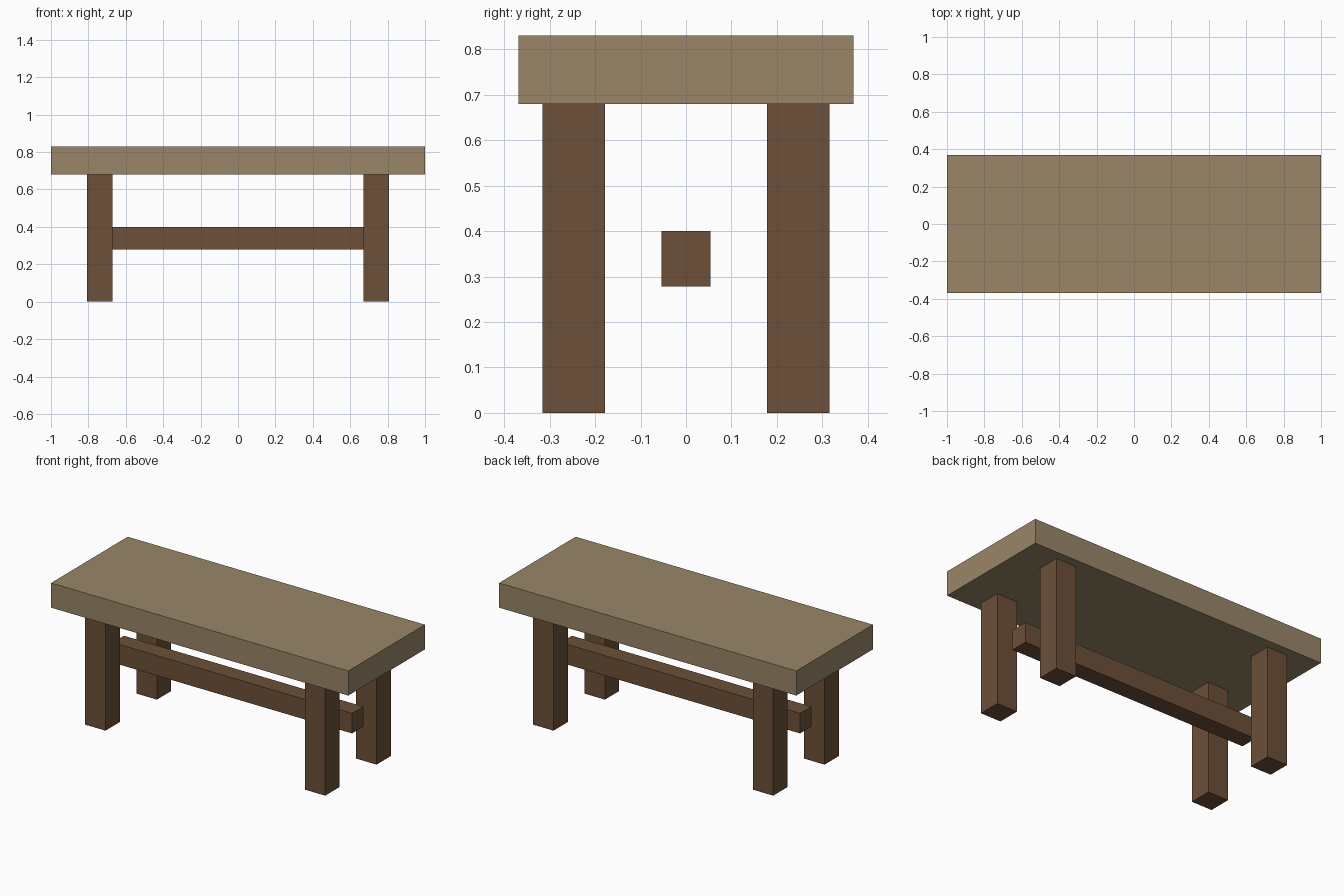
import bpy

if "Cube" in bpy.data.objects:
    bpy.data.objects.remove(bpy.data.objects["Cube"])


def material(name, color):
    mat = bpy.data.materials.new(name)
    mat.diffuse_color = color
    mat.use_nodes = True
    mat.node_tree.nodes["Principled BSDF"].inputs["Base Color"].default_value = mat.diffuse_color
    return mat


def box(name, center, size, mat):
    bpy.ops.mesh.primitive_cube_add(size=1, location=center)
    obj = bpy.context.object
    obj.name = name
    obj.scale = size
    bpy.ops.object.transform_apply(location=False, rotation=False, scale=True)
    obj.data.materials.append(mat)
    return obj


light_wood = material("light_wood", (0.32, 0.24, 0.14, 1))
dark_wood = material("dark_wood", (0.15, 0.08, 0.04, 1))

# Thick table top
box("table_top", (0, 0, 0.755), (2.0, 0.736, 0.15), light_wood)

# Four square legs
for x_name, sx in (("left", -1), ("right", 1)):
    for y_name, sy in (("front", -1), ("back", 1)):
        box(f"{y_name}_{x_name}_leg", (0.739 * sx, 0.247 * sy, 0.34),
            (0.137, 0.137, 0.68), dark_wood)

# Long central stretcher, flush with the outer leg faces
box("stretcher", (0, 0, 0.339), (1.61, 0.108, 0.122), dark_wood)
